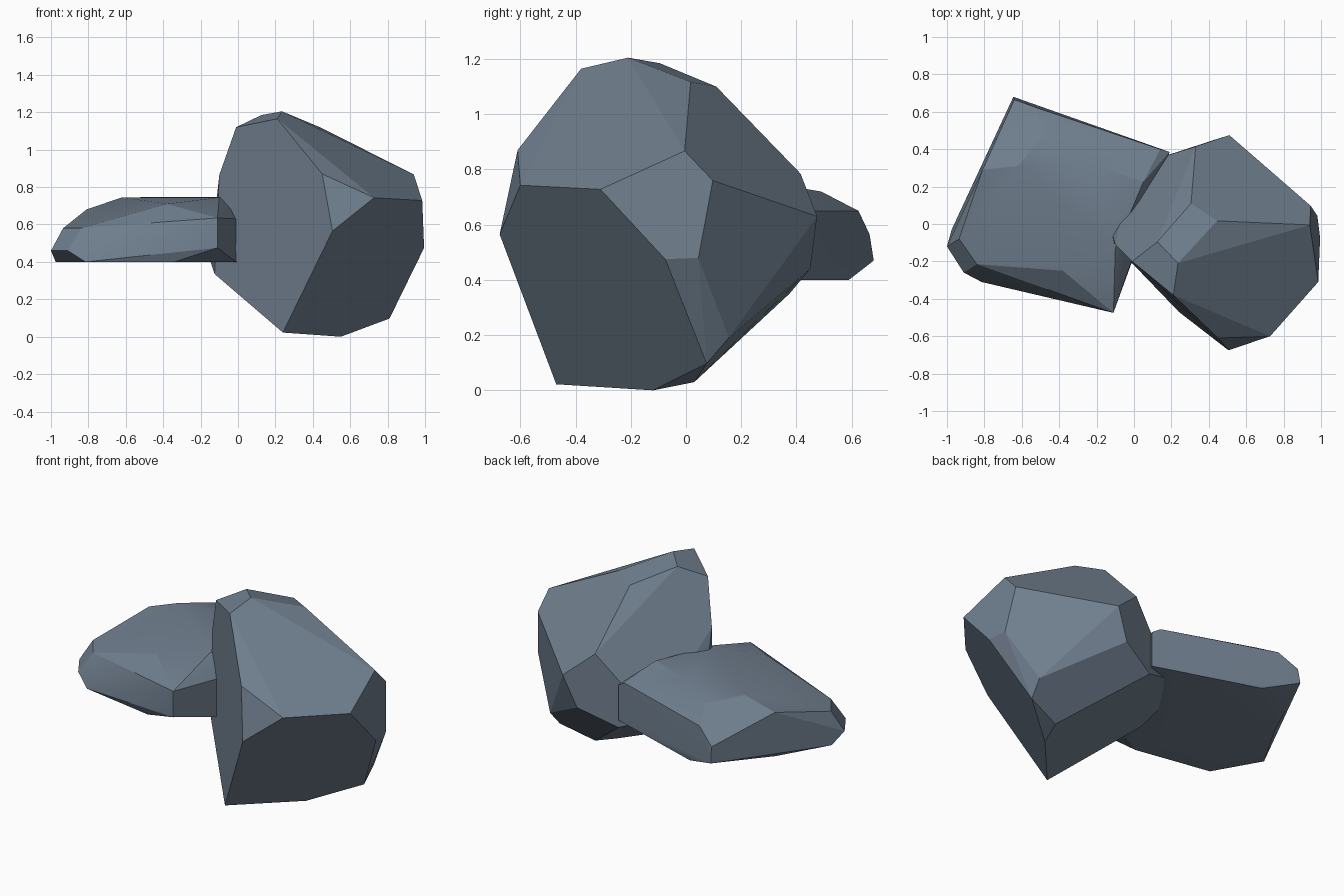
import bpy, bmesh, math

stone = bpy.data.materials.new("slate grey stone")
stone.diffuse_color = (0.16, 0.21, 0.27, 1)


def rock(name, corners, smooth=None):
    """A chiselled boulder: convex hull of its corners with flat facets merged."""
    bm = bmesh.new()
    for c in corners:
        bm.verts.new(c)
    hull = bmesh.ops.convex_hull(bm, input=bm.verts)
    loose = {g for g in hull["geom_interior"] + hull["geom_unused"]
             if isinstance(g, bmesh.types.BMVert)}
    bmesh.ops.delete(bm, geom=list(loose), context='VERTS')
    bmesh.ops.dissolve_limit(bm, angle_limit=math.radians(7),
                             verts=bm.verts, edges=bm.edges)
    bmesh.ops.recalc_face_normals(bm, faces=bm.faces)
    me = bpy.data.meshes.new(name)
    bm.to_mesh(me)
    bm.free()
    me.materials.append(stone)
    ob = bpy.data.objects.new(name, me)
    bpy.context.collection.objects.link(ob)
    if smooth:
        bpy.ops.object.select_all(action='DESELECT')
        ob.select_set(True)
        bpy.context.view_layer.objects.active = ob
        bpy.ops.object.shade_smooth_by_angle(angle=math.radians(smooth))
    return ob


# tall boulder on the right
rock("tall_boulder", [
    # crown
    (-.01, -.20, 1.12), (.125, -.095, 1.185), (.235, -.21, 1.205),
    (.21, -.38, 1.165), (.305, .11, 1.10), (.445, .017, 1.117),
    # shoulders
    (.94, -.005, .867), (.985, -.31, .728), (.728, -.60, .743),
    (.45, -.61, .87), (.505, -.675, .565), (.945, .097, .76),
    (.33, .415, .785), (.51, .475, .63), (-.10, -.11, .865),
    # lower belt
    (.995, -.075, .475), (.98, .045, .48), (.43, .45, .44),
    (.20, .375, .35), (0, .31, .42), (-.15, .06, .41), (-.125, -.09, .335),
    # base
    (.24, -.47, .022), (.55, -.12, 0), (.81, .075, .097),
    (.82, .155, .19), (.60, .03, .03)])

# low flat boulder on the left, cut flat underneath
rock("low_boulder", [
    # top
    (-.62, .31, .745), (-.38, -.25, .71), (-.10, -.13, .745),
    (.05, .225, .745), (-.24, .33, .747), (-.47, .49, .72),
    # left tip
    (-1.0, -.12, .46), (-.935, -.08, .58), (-.84, -.215, .58),
    (-.91, -.26, .46), (-.81, .29, .68),
    # back and right end
    (-.645, .68, .47), (-.64, .665, .565), (-.53, .625, .65),
    (.14, .40, .65), (.19, .385, .62), (-.11, -.475, .635), (-.11, -.475, .475),
    # flat underside
    (-.975, -.03, .40), (-.815, -.31, .40), (-.34, -.395, .40),
    (-.01, -.20, .40), (.19, .385, .40), (-.44, .59, .40),
    (-.80, .27, .40)], smooth=20)
